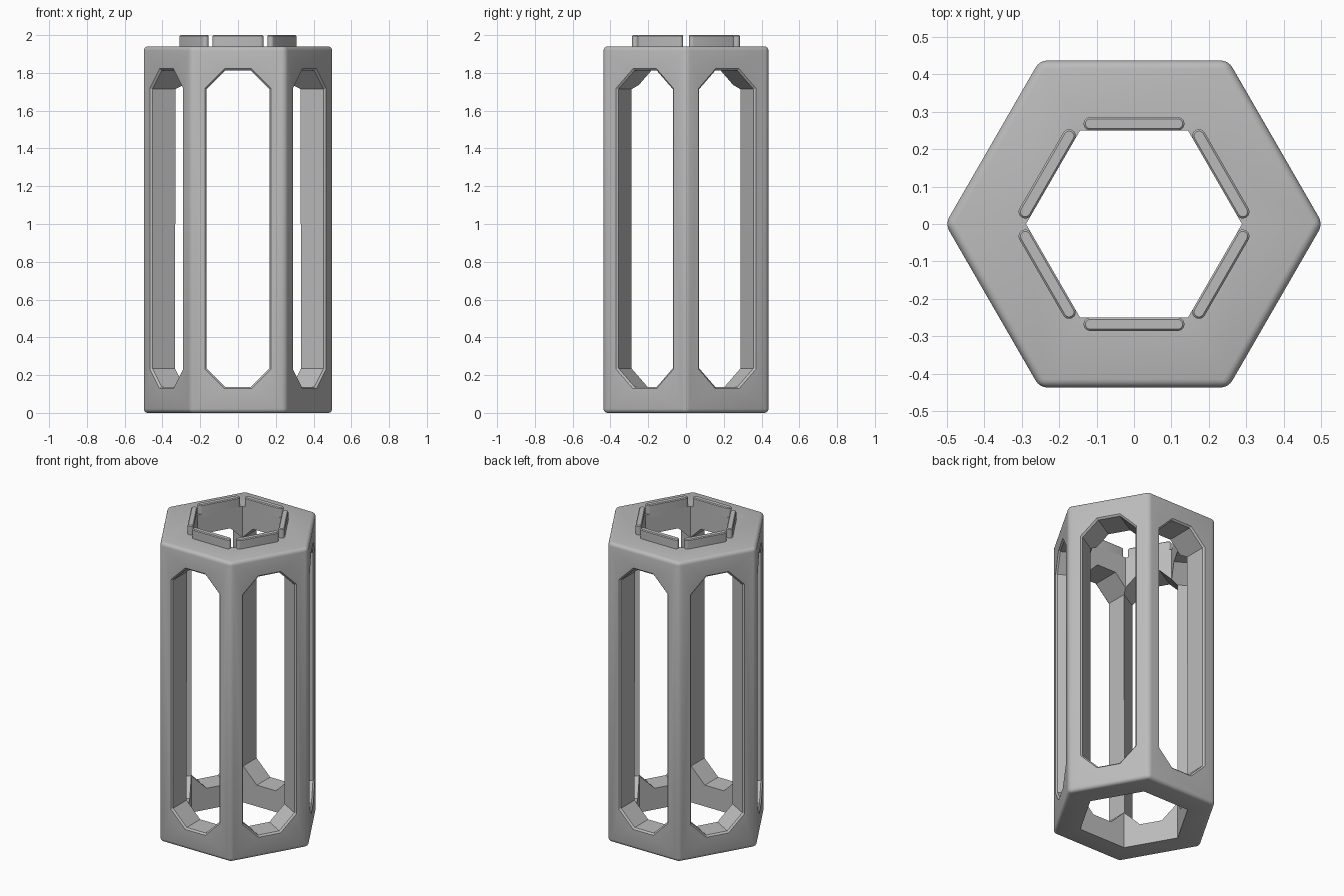
import bpy, bmesh, math
from mathutils import Matrix

if "Cube" in bpy.data.objects:
    bpy.data.objects.remove(bpy.data.objects["Cube"])

APOTHEM = 0.437          # outer hexagon, centre to flat
BODY_TOP = 1.94

grey = bpy.data.materials.new("neutral grey")
grey.diffuse_color = (0.5, 0.5, 0.5, 1)
grey.use_nodes = True
grey.node_tree.nodes["Principled BSDF"].inputs["Base Color"].default_value = grey.diffuse_color


def loft(name, rings):
    """Closed solid through a list of matching point rings."""
    bm = bmesh.new()
    loops = [[bm.verts.new(p) for p in ring] for ring in rings]
    n = len(loops[0])
    for a, b in zip(loops, loops[1:]):
        for i in range(n):
            j = (i + 1) % n
            bm.faces.new((a[i], a[j], b[j], b[i]))
    bm.faces.new(loops[0][::-1])
    bm.faces.new(loops[-1])
    bmesh.ops.recalc_face_normals(bm, faces=bm.faces)
    mesh = bpy.data.meshes.new(name)
    bm.to_mesh(mesh)
    bm.free()
    obj = bpy.data.objects.new(name, mesh)
    bpy.context.collection.objects.link(obj)
    mesh.materials.append(grey)
    return obj


def hexagon(apothem, z):
    r = apothem / math.cos(math.pi / 6)
    return [(r * math.cos(k * math.pi / 3), r * math.sin(k * math.pi / 3), z)
            for k in range(6)]


def window_ring(y, grow):
    """Tall opening with clipped corners."""
    w, t = 0.166 + grow, 0.068 + grow * 0.4
    lo, hi, c = 0.138 - grow, 1.812 + grow, 0.098 + grow * 0.6
    return [(x, y, z) for x, z in ((-t, lo), (t, lo), (w, lo + c), (w, hi - c),
                                   (t, hi), (-t, hi), (-w, hi - c), (-w, lo + c))]


def apply_modifiers(obj):
    bpy.context.view_layer.objects.active = obj
    for mod in list(obj.modifiers):
        bpy.ops.object.modifier_apply(modifier=mod.name)


# Hexagonal cage with rounded outer edges
cage = loft("cage", [hexagon(APOTHEM, 0), hexagon(APOTHEM, BODY_TOP)])
bevel = cage.modifiers.new("rounded edges", 'BEVEL')
bevel.width = 0.022
bevel.segments = 4

# Centre opening, wider socket at the foot, and three through windows
cutters = [loft("centre_cutter", [hexagon(0.25, -0.1), hexagon(0.25, 2.1)]),
           loft("socket_cutter", [hexagon(0.29, -0.1), hexagon(0.29, 1.0)])]
for k in range(3):
    rim = APOTHEM - 0.010
    cutter = loft("window_cutter", [window_ring(-0.6, 0.010), window_ring(-APOTHEM, 0.010),
                                    window_ring(-rim, 0), window_ring(rim, 0),
                                    window_ring(APOTHEM, 0.010), window_ring(0.6, 0.010)])
    cutter.data.transform(Matrix.Rotation(k * math.pi / 3, 4, 'Z'))
    cutters.append(cutter)
for cutter in cutters:
    cutter.hide_render = True
    mod = cage.modifiers.new("cut", 'BOOLEAN')
    mod.operation = 'DIFFERENCE'
    mod.solver = 'EXACT'
    mod.object = cutter
apply_modifiers(cage)
for cutter in cutters:
    bpy.data.objects.remove(cutter)


# Six locating tabs with round ends on the top rim
def tab_ring(z, inset):
    r, half, y = 0.018 - inset, 0.117, 0.268
    ring = []
    for side, start in ((1, -90), (-1, 90)):
        for i in range(9):
            a = math.radians(start + i * 22.5)
            ring.append((side * half + r * math.cos(a), y + r * math.sin(a), z))
    return ring


tabs = []
for k in range(6):
    tab = loft(f"top_tab_{k + 1}", [tab_ring(BODY_TOP - 0.02, 0), tab_ring(1.995, 0),
                                    tab_ring(2.0, 0.005)])
    tab.data.transform(Matrix.Rotation(k * math.pi / 3, 4, 'Z'))
    tabs.append(tab)

# Smooth the rounded edges, keep the rest crisp
for obj in [cage] + tabs:
    bpy.ops.object.select_all(action='DESELECT')
    obj.select_set(True)
    bpy.context.view_layer.objects.active = obj
    bpy.ops.object.shade_smooth_by_angle(angle=math.radians(28))
